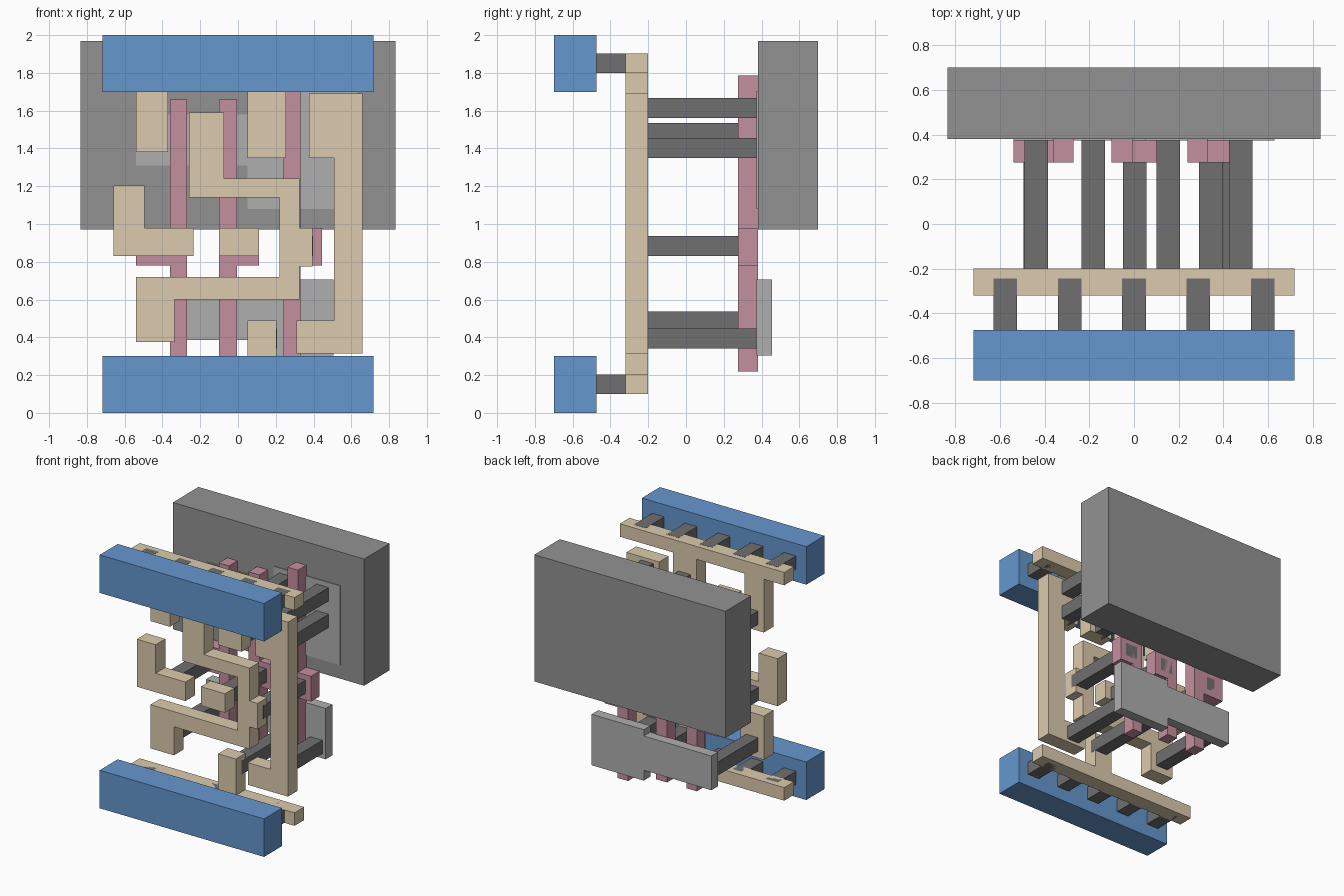
import bpy, bmesh


def material(name, rgb):
    m = bpy.data.materials.new(name)
    m.diffuse_color = (*rgb, 1)
    return m


BLUE = material("blue", (0.13, 0.31, 0.62))
TAN = material("tan", (0.72, 0.60, 0.42))
PINK = material("pink", (0.56, 0.28, 0.35))
DARK = material("dark_grey", (0.16, 0.16, 0.16))
MID = material("mid_grey", (0.29, 0.29, 0.29))
LIGHT = material("light_grey", (0.43, 0.43, 0.43))


def plate(name, outline, y0, y1, mat):
    """Extrude an x-z outline from y0 back to y1."""
    bm = bmesh.new()
    face = bm.faces.new([bm.verts.new((x, y0, z)) for x, z in outline])
    ext = bmesh.ops.extrude_face_region(bm, geom=[face])
    verts = [v for v in ext["geom"] if isinstance(v, bmesh.types.BMVert)]
    bmesh.ops.translate(bm, verts=verts, vec=(0, y1 - y0, 0))
    bmesh.ops.recalc_face_normals(bm, faces=bm.faces)
    mesh = bpy.data.meshes.new(name)
    bm.to_mesh(mesh)
    bm.free()
    mesh.materials.append(mat)
    ob = bpy.data.objects.new(name, mesh)
    bpy.context.collection.objects.link(ob)
    return ob


def box(name, x0, x1, z0, z1, y0, y1, mat):
    return plate(name, [(x0, z0), (x1, z0), (x1, z1), (x0, z1)], y0, y1, mat)


# Front power rails and the short pegs behind them
for side, z0, peg_z in (("lower", 0.0, 0.10), ("upper", 1.70, 1.80)):
    box(side + "_power_rail", -0.718, 0.718, z0, z0 + 0.30, -0.70, -0.475, BLUE)
    for i in range(5):
        x = (i - 2) * 0.288
        box(side + "_rail_peg", x - 0.053, x + 0.053, peg_z, peg_z + 0.103, -0.475, -0.245, DARK)

# Tan wiring layer
wires = {
    "upper_comb_wire": [(-0.718, 1.80), (-0.54, 1.80), (-0.54, 1.38), (-0.37, 1.38), (-0.37, 1.80),
                        (0.05, 1.80), (0.05, 1.35), (0.255, 1.35), (0.255, 1.80), (0.718, 1.80),
                        (0.718, 1.902), (-0.718, 1.902)],
    "lower_comb_wire": [(-0.718, 0.10), (0.718, 0.10), (0.718, 0.203), (0.205, 0.203),
                        (0.205, 0.49), (0.05, 0.49), (0.05, 0.203), (-0.718, 0.203)],
    "left_input_wire": [(-0.66, 0.83), (-0.235, 0.83), (-0.235, 0.98), (-0.495, 0.98),
                        (-0.495, 1.205), (-0.66, 1.205)],
    "middle_input_wire": [(-0.10, 0.83), (0.11, 0.83), (0.11, 0.98), (-0.10, 0.98)],
    "zigzag_wire": [(-0.54, 0.375), (-0.335, 0.375), (-0.335, 0.60), (0.325, 0.60), (0.325, 0.775),
                    (0.395, 0.775), (0.395, 0.98), (0.325, 0.98), (0.325, 1.24), (-0.075, 1.24),
                    (-0.075, 1.59), (-0.26, 1.59), (-0.26, 1.14), (0.22, 1.14), (0.22, 0.72),
                    (-0.54, 0.72)],
    "output_wire": [(0.31, 0.315), (0.66, 0.315), (0.66, 1.692), (0.375, 1.692), (0.375, 1.35),
                    (0.508, 1.35), (0.508, 0.49), (0.31, 0.49)],
}
for name, outline in wires.items():
    plate(name, outline, -0.32, -0.20, TAN)

# Deep contacts joining the wires to the back layers (lower left x and z)
for x, z in [(-0.495, 0.83), (-0.05, 0.83), (0.29, 0.83),
             (-0.49, 1.43), (-0.235, 1.43), (0.10, 1.35), (0.10, 1.56),
             (0.425, 1.35), (0.425, 1.56),
             (-0.49, 0.43), (0.10, 0.34), (0.37, 0.34)]:
    box("deep_contact", x, x + 0.106, z, z + 0.106, -0.25, 0.38, DARK)

# Pink gate strips, each with a side pad
for name, x0, x1, z0, z1, pad in [("left_gate", -0.36, -0.27, 0.30, 1.66, -0.54),
                                  ("middle_gate", -0.10, -0.005, 0.30, 1.66, 0.11),
                                  ("right_gate", 0.24, 0.33, 0.22, 1.787, 0.445)]:
    if pad < x0:
        outline = [(x0, z0), (x1, z0), (x1, z1), (x0, z1), (x0, 0.98), (pad, 0.98),
                   (pad, 0.78), (x0, 0.78)]
    else:
        outline = [(x0, z0), (x1, z0), (x1, 0.78), (pad, 0.78), (pad, 0.98), (x1, 0.98),
                   (x1, z1), (x0, z1)]
    plate(name, outline, 0.275, 0.38, PINK)

# Stepped active areas and the well block behind
for name, a0, a1, b0, b1, xr in [("lower_active_area", 0.385, 0.655, 0.303, 0.705, 0.505),
                                 ("upper_active_area", 1.31, 1.58, 1.08, 1.705, 0.63)]:
    plate(name, [(-0.54, a0), (0.05, a0), (0.05, b0), (xr, b0), (xr, b1), (0.05, b1),
                 (0.05, a1), (-0.54, a1)], 0.373, 0.455, LIGHT)
box("well_block", -0.835, 0.835, 0.97, 1.97, 0.38, 0.70, MID)
